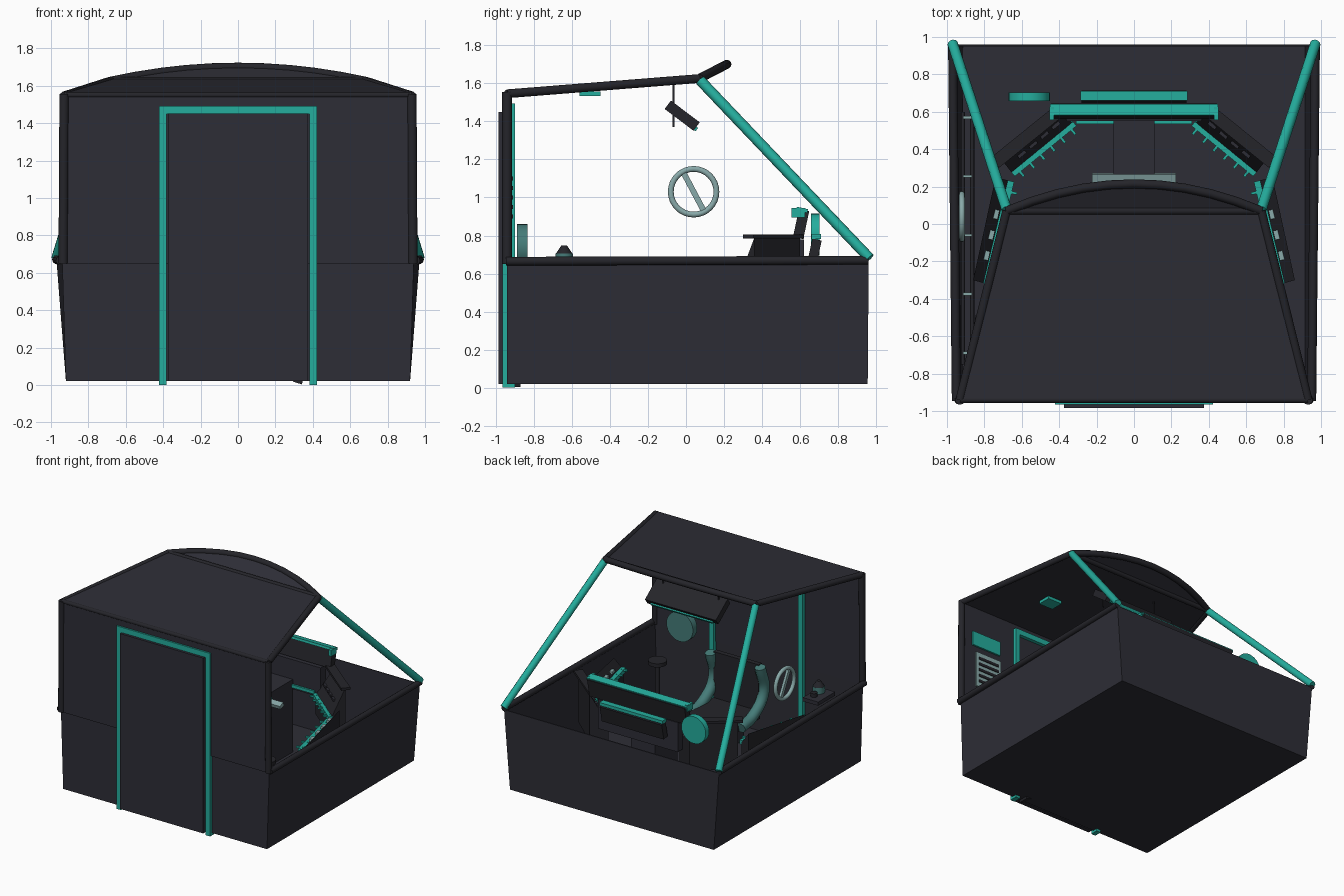
import bpy, bmesh, math
from mathutils import Vector

if "Cube" in bpy.data.objects:
    bpy.data.objects.remove(bpy.data.objects["Cube"])


def material(name, rgb):
    m = bpy.data.materials.new(name)
    m.use_nodes = True
    m.diffuse_color = (*rgb, 1)
    m.node_tree.nodes["Principled BSDF"].inputs["Base Color"].default_value = (*rgb, 1)
    return m


PANEL = material("charcoal panel", (0.027, 0.027, 0.037))
TRIM = material("black trim", (0.018, 0.018, 0.023))
TEAL = material("bright teal", (0.018, 0.42, 0.34))
MUTED = material("muted teal", (0.06, 0.2, 0.19))
PALE = material("pale grey", (0.25, 0.4, 0.4))


def add(name, mesh, mat, smooth=False):
    ob = bpy.data.objects.new(name, mesh)
    bpy.context.collection.objects.link(ob)
    mesh.materials.clear()
    mesh.materials.append(mat)
    if smooth:
        bpy.ops.object.select_all(action='DESELECT')
        bpy.context.view_layer.objects.active = ob
        ob.select_set(True)
        bpy.ops.object.shade_smooth_by_angle(angle=math.radians(40))
    return ob


def box(name, loc, size, mat, rot=(0, 0, 0)):
    bm = bmesh.new()
    bmesh.ops.create_cube(bm, size=1)
    bmesh.ops.scale(bm, vec=size, verts=bm.verts)
    me = bpy.data.meshes.new(name)
    bm.to_mesh(me)
    bm.free()
    ob = add(name, me, mat)
    ob.location, ob.rotation_euler = loc, rot
    return ob


def disc(name, loc, r, depth, mat, axis=(0, 0, 1), r2=None):
    bm = bmesh.new()
    bmesh.ops.create_cone(bm, cap_ends=True, segments=28, radius1=r,
                          radius2=r if r2 is None else r2, depth=depth)
    me = bpy.data.meshes.new(name)
    bm.to_mesh(me)
    bm.free()
    ob = add(name, me, mat, True)
    ob.location = loc
    ob.rotation_euler = Vector(axis).to_track_quat('Z', 'Y').to_euler()
    return ob


def tube(name, pts, r, mat, closed=False, curved=False):
    cu = bpy.data.curves.new(name, 'CURVE')
    cu.dimensions = '3D'
    cu.bevel_depth, cu.bevel_resolution, cu.use_fill_caps = r, 3, True
    sp = cu.splines.new('BEZIER')
    sp.bezier_points.add(len(pts) - 1)
    sp.use_cyclic_u = closed
    sp.resolution_u = 8 if curved else 1
    for bp, p in zip(sp.bezier_points, pts):
        bp.co = p
        bp.handle_left_type = bp.handle_right_type = 'AUTO' if curved else 'VECTOR'
    tmp = bpy.data.objects.new(name, cu)
    bpy.context.collection.objects.link(tmp)
    me = bpy.data.meshes.new_from_object(tmp.evaluated_get(bpy.context.evaluated_depsgraph_get()))
    bpy.data.objects.remove(tmp)
    return add(name, me, mat, True)


def sheet(name, verts, faces, mat, thick=0.012, offset=-1):
    bm = bmesh.new()
    vs = [bm.verts.new(v) for v in verts]
    for f in faces:
        bm.faces.new([vs[i] for i in f])
    bmesh.ops.recalc_face_normals(bm, faces=bm.faces)
    me = bpy.data.meshes.new(name)
    bm.to_mesh(me)
    bm.free()
    ob = add(name, me, mat)
    so = ob.modifiers.new("thickness", 'SOLIDIFY')
    so.thickness, so.offset = thick, offset
    return ob


# Open tub, entrance wall and roof
tub = [(-.92, -.94, .02), (.92, -.94, .02), (.92, .955, .02), (-.92, .955, .02),
       (-.94, -.94, .66), (.94, -.94, .66), (.97, .96, .66), (-.97, .96, .66)]
sheet("tub", tub, [(0, 1, 2, 3), (0, 1, 5, 4), (1, 2, 6, 5), (2, 3, 7, 6), (3, 0, 4, 7)], PANEL)
sheet("entrance_wall", [(-.94, -.94, .65), (.94, -.94, .65), (.93, -.94, 1.55), (-.93, -.94, 1.55)],
      [(0, 1, 2, 3)], PANEL, .02, 0)
sheet("roof", [(-.93, -.94, 1.55), (.93, -.94, 1.55), (.68, .07, 1.625), (-.68, .07, 1.625)],
      [(0, 1, 2, 3)], PANEL, .025, 0)

# Curved visor ahead of the roof
arc = []
for i in range(11):
    t = i / 5 - 1
    k = 1 - t * t
    arc.append((.68 * t, .07 + .145 * k, 1.625 + .075 * k))
sheet("visor", arc, [tuple(range(11))], PANEL, .012, 0)
tube("visor_rim", arc, .024, TRIM)
tube("roof_front_rail", [arc[0], arc[-1]], .022, TRIM)
tube("roof_rear_rail", [(-.93, -.94, 1.55), (.93, -.94, 1.55)], .016, TRIM)

# Frame rails, pillars and door posts, mirrored
for s in (-1, 1):
    tube("roof_side_rail", [(s * .93, -.94, 1.545), (s * .68, .07, 1.625)], .024, TRIM)
    tube("wall_rail", [(s * .935, -.94, .65), (s * .93, -.94, 1.555)], .026, TRIM)
    tube("tub_rail", [(s * .95, -.945, .665), (s * .97, .96, .67)], .024, TRIM)
    tube("pillar", [(s * .68, .075, 1.615), (s * .97, .965, .68)], .028, TEAL)
    box("door_post", (s * .403, -.932, .745), (.04, .064, 1.49), TEAL)
    box("ceiling_lamp", (s * .41, -.505, 1.545), (.13, .11, .025), TEAL)
box("door_header", (0, -.932, 1.47), (.846, .064, .045), TEAL)
box("door", (0, -.967, .735), (.75, .036, 1.43), PANEL)
box("door_step", (.32, -.91, .02), (.05, .08, .02), TRIM, (0, .3, 0))

# Wall equipment inside the entrance wall
box("vent_header", (.7, -.924, 1.26), (.27, .016, .12), TEAL)
box("vent_plate", (.68, -.924, 1.0), (.24, .016, .3), PALE)
for i in range(5):
    box("vent_slot", (.68, -.914, .9 + i * .05), (.19, .008, .022), TRIM)
disc("wall_drum", (.64, -.86, .74), .12, .055, MUTED, (0, 1, 0))

# Overhead screen hung from the roof
tilt = (math.radians(-37), 0, 0)
box("overhead_screen", (0, -.02, 1.43), (.64, .19, .055), TRIM, tilt)
box("overhead_strip", (0, .052, 1.36), (.56, .012, .022), TEAL, tilt)
for s in (-1, 1):
    tube("overhead_hanger", [(s * .25, -.065, 1.37), (s * .25, -.065, 1.6)], .006, TRIM)

# Hand wheel on the right side
ring = [(-.92, .04 + .12 * math.cos(i * math.tau / 32), 1.03 + .12 * math.sin(i * math.tau / 32))
        for i in range(32)]
tube("wheel_rim", ring, .016, PALE, closed=True)
box("wheel_spoke", (-.92, .04, 1.03), (.02, .03, .23), PALE, (math.radians(28), 0, 0))

# Pipe run along the right wall
for x in (-.865, -.915):
    tube("wall_pipe", [(x, -.75, .6), (x, .6, .6)], .011, TRIM)
for i in range(5):
    box("pipe_clamp", (-.89, -.69 + i * .315, .6), (.05, .015, .04), PALE)

# Centre console with main screen, lower screen and pedestal
lean = (math.radians(-12), 0, 0)
box("main_screen", (0, .605, .86), (.88, .055, .15), TRIM, lean)
box("main_screen_bar", (0, .61, .935), (.9, .06, .02), TEAL, lean)
for s in (-1, 1):
    box("screen_end", (s * .44, .59, .92), (.025, .07, .05), TEAL)
box("console_centre", (0, .585, .66), (.72, .07, .24), PANEL)
box("console_lip", (0, .55, .57), (.62, .03, .025), TEAL)
box("lower_screen", (0, .675, .715), (.56, .05, .13), TRIM, lean)
box("lower_screen_bar", (0, .685, .795), (.57, .05, .025), TEAL)
box("pedestal", (0, .41, .32), (.22, .29, .6), PANEL)
box("keyboard", (0, .245, .55), (.45, .05, .03), PALE, (.3, 0, 0))
box("keyboard_edge", (0, .275, .565), (.22, .015, .02), TEAL)
disc("round_display", (-.56, .68, .805), .11, .045, TEAL, (0, 1, 0))

# Wing and side consoles wrapping around the pilot
for s in (-1, 1):
    paths = [("wing", (.32, .54), (.65, .27), (.45, .6), (.72, .36), .79, .79),
             ("side", (.66, .23), (.79, -.32), (.74, .25), (.86, -.3), .65, .63)]
    for label, a, b, c, d, zc, zd in paths:
        a, b, c, d = [Vector((s * p[0], p[1], 0)) for p in (a, b, c, d)]
        low, base = Vector((0, 0, .55)), Vector((0, 0, .4))
        vc, vd = c + Vector((0, 0, zc)), d + Vector((0, 0, zd))
        sheet(label + "_console", [a + low, b + low, vd, vc, a + base, b + base, d + base, c + base],
              [(0, 1, 2, 3), (0, 1, 5, 4), (1, 2, 6, 5), (2, 3, 7, 6), (3, 0, 4, 7), (4, 5, 6, 7)],
              TRIM, .01)
        run = b - a
        angle = (0, 0, math.atan2(run.y, run.x))
        box(label + "_strip", (a + b) / 2 + low, (run.length, .04, .035), TEAL, angle)
        for i in range(6):
            p = a + run * ((i + .5) / 6) + low
            box(label + "_key", p + Vector((-s * .015, -.015, .012)), (.014, .06, .014), TEAL, angle)
        # Control rows set on the sloping panels
        for i in range(4):
            t = (i + .7) / 5
            p = (a + low).lerp(b + low, t).lerp(vc.lerp(vd, t), .45)
            box(label + "_button", p, (.05, .03, .02), PALE if label == "side" else PANEL, angle)
    box("wing_shelf", (s * .58, .46, .795), (.42, .07, .02), TRIM, (0, 0, -s * .68))

# Levers
disc("lever_base", (-.75, -.64, .68), .045, .05, MUTED)
disc("lever_cone", (-.75, -.64, .725), .045, .045, TRIM, r2=.015)
disc("lever_knob", (-.77, -.55, .675), .025, .03, TRIM)
box("lever_shelf", (-.78, -.6, .64), (.14, .22, .03), PANEL)

# Stool
disc("stool_seat", (.67, -.59, .54), .07, .03, TRIM)
disc("stool_post", (.67, -.59, .28), .02, .5, TRIM)

# Pilot seat with curved side tubes
for x in (.32, -.13):
    tube("seat_side_tube", [(x, -.77, .64), (x, -.815, .42), (x, -.68, .28), (x, -.52, .24)],
         .042, MUTED, curved=True)
box("seat_back", (.095, -.8, .45), (.41, .04, .4), TRIM)
box("seat_cushion", (.095, -.62, .24), (.41, .36, .07), TRIM)
box("seat_base", (.095, -.64, .115), (.2, .2, .18), PANEL)
